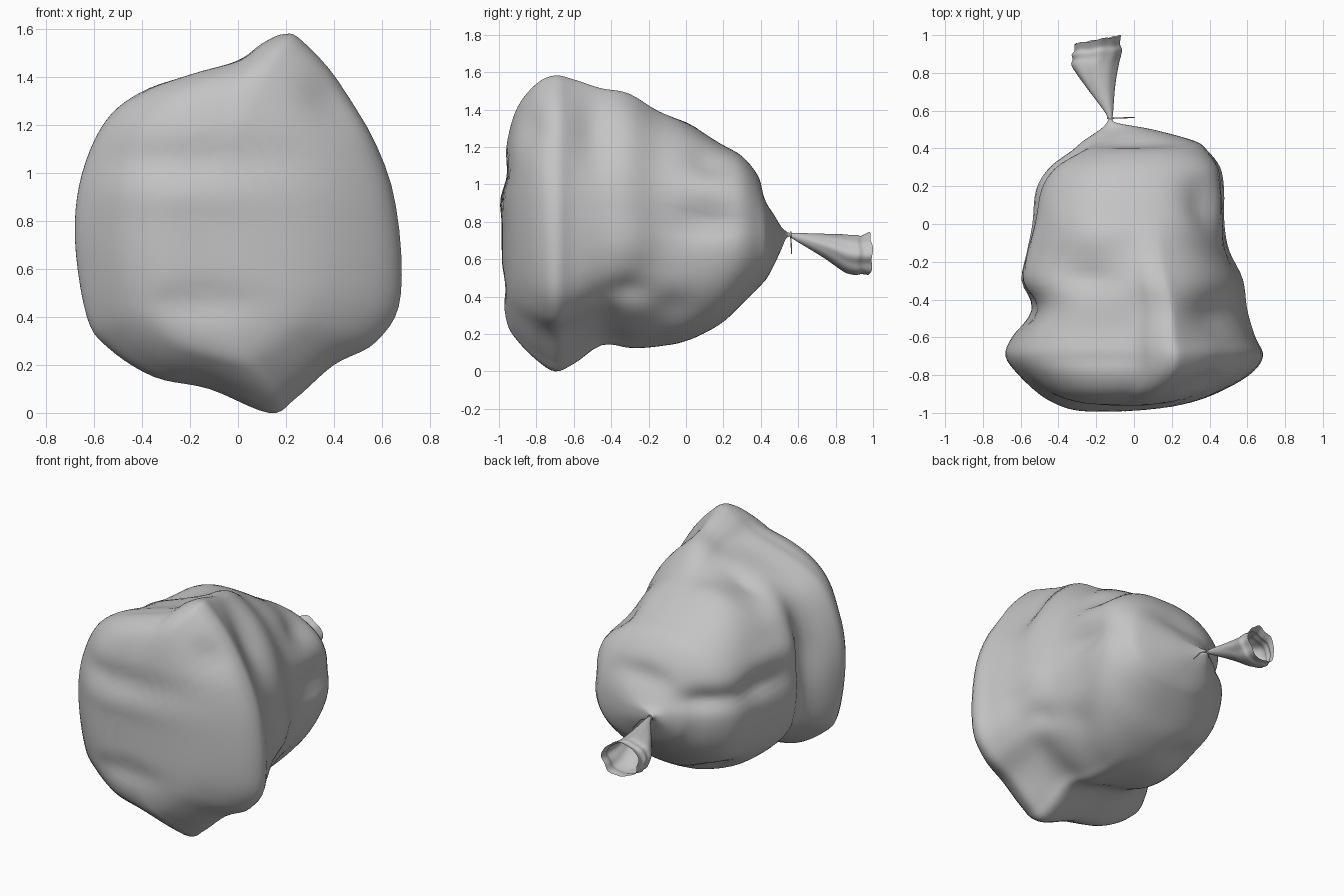
import bpy
import bmesh
import math
from mathutils import Vector

cube = bpy.data.objects.get("Cube")
if cube:
    bpy.data.objects.remove(cube, do_unlink=True)


def make_material(name, colour):
    mat = bpy.data.materials.new(name)
    mat.use_nodes = True
    mat.diffuse_color = colour
    mat.node_tree.nodes["Principled BSDF"].inputs["Base Color"].default_value = colour
    return mat


plastic = make_material("grey plastic", (0.55, 0.55, 0.55, 1))


def spline(points, steps, closed=False):
    """Catmull-Rom interpolation through tuples of any length."""
    count = len(points)
    result = []
    for i in range(count if closed else count - 1):
        near = []
        for k in range(i - 1, i + 3):
            near.append(points[k % count] if closed else points[min(max(k, 0), count - 1)])
        for s in range(steps):
            t = s / steps
            result.append(tuple(
                b + t / 2 * (c - a + t * (2*a - 5*b + 4*c - d + t * (3*(b - c) + d - a)))
                for a, b, c, d in zip(*near)))
    if not closed:
        result.append(points[-1])
    return result


def loft(name, stations, section, cap=False, finish=None):
    """Skin rings along y; each station is y, left, right, bottom, top."""
    bm = bmesh.new()
    rings = []
    for y, x_low, x_high, z_low, z_high in stations:
        ring = []
        for u, w, shift in section(y):
            x = (x_low + x_high + u * (x_high - x_low)) / 2
            z = (z_low + z_high + w * (z_high - z_low)) / 2
            ring.append(bm.verts.new((x, y + shift, z)))
        rings.append(ring)
    for first, second in zip(rings, rings[1:]):
        for i in range(len(first)):
            bm.faces.new((first[i - 1], first[i], second[i], second[i - 1]))
    if cap:
        bm.faces.new(rings[0])
    bmesh.ops.recalc_face_normals(bm, faces=bm.faces)
    bm.normal_update()
    if finish:
        finish(bm)
    mesh = bpy.data.meshes.new(name)
    bm.to_mesh(mesh)
    bm.free()
    mesh.polygons.foreach_set("use_smooth", [True] * len(mesh.polygons))
    mesh.materials.append(plastic)
    obj = bpy.data.objects.new(name, mesh)
    bpy.context.collection.objects.link(obj)
    return obj


# Bag body: the widest outline, seen from the front
outline = [
    (.19, 1.58), (.1, 1.54), (0, 1.47), (-.2, 1.41), (-.4, 1.34), (-.55, 1.22),
    (-.65, 1), (-.68, .73), (-.63, .4), (-.54, .27), (-.35, .15), (-.12, .1),
    (.13, 0), (.24, .06), (.4, .2), (.58, .3), (.68, .5), (.64, .95),
    (.46, 1.33), (.27, 1.55)]
profile = [(x / .68, z / .79 - 1) for x, z in spline(outline, 5, closed=True)]

# Bag body: extents along its length
body_stations = [
    (-.985, -.24, -.12, .62, .82), (-.98, -.32, .06, .42, 1), (-.955, -.4, .26, .25, 1.24),
    (-.9, -.5, .43, .16, 1.42), (-.8, -.61, .61, .06, 1.54), (-.7, -.68, .68, 0, 1.58),
    (-.6, -.65, .64, .04, 1.56), (-.45, -.57, .59, .13, 1.52), (-.3, -.6, .56, .12, 1.49),
    (-.15, -.57, .5, .13, 1.4), (0, -.54, .48, .16, 1.33), (.18, -.52, .48, .25, 1.22),
    (.3, -.45, .46, .36, 1.15), (.39, -.33, .39, .45, 1.04), (.44, -.27, .32, .51, .92),
    (.5, -.18, .1, .63, .79), (.535, -.145, -.09, .71, .75), (.56, -.135, -.115, .72, .74)]

# Kinds of crumple, by radii
dimple = Vector((.15, .12, .1))
ledge = Vector((.2, .2, .07))
upright = Vector((.2, .1, .25))
wide = Vector((.45, .2, .07))
hollow, bulge = -.05, .02

crumples = [
    # top
    (upright, hollow * 1.4, (-.24, -.28, 1.35)),
    (upright, bulge, (-.2, -.05, 1.25)),
    (upright, hollow, (.4, -.48, 1.28)),
    (dimple, hollow, (.42, .12, 1.15)),
    # left side
    (dimple, hollow, (.5, -.3, .43)),
    (ledge, bulge, (.5, -.3, .7)),
    (ledge, bulge, (.5, .1, 1)),
    (ledge, hollow, (.5, .1, .8)),
    (dimple, hollow, (.5, -.06, .3)),
    (dimple, hollow, (.3, -.4, .1)),
    # right side
    (upright, hollow, (-.55, -.45, .9)),
    (ledge, bulge, (-.5, -.15, 1)),
    (ledge, hollow, (-.5, 0, .83)),
    (ledge, hollow, (-.35, .3, .83)),
    (dimple, hollow, (-.3, .1, .25)),
    # front
    (wide, hollow / 2, (-.2, -1, 1.06)),
    (wide, bulge / 2, (-.2, -1, .9)),
    (ledge, hollow / 2, (-.15, -1, .46)),
    (dimple, hollow, (.45, -.88, 1.33)),
    # back
    (ledge, hollow / 2, (0, .43, .93))]


def body_section(y):
    # Peaked outline at the widest part, rounded toward the front and the neck
    blend = min(max((y + .55) / .6, (-.72 - y) * 2.6, 0), 1)
    power = 2.4
    points = []
    for u, w in profile:
        angle = math.atan2(w, u)
        c, s = math.cos(angle), math.sin(angle)
        k = (abs(c) ** power + abs(s) ** power) ** (-1 / power)
        points.append((u + (k * c - u) * blend, w + (k * s - w) * blend, 0))
    return points


def add_crumples(bm):
    moves = []
    for v in bm.verts:
        amount = 0
        for radii, depth, centre in crumples:
            gap = sum(((p - c) / r) ** 2 for p, c, r in zip(v.co, centre, radii))
            amount += depth * math.exp(-gap)
        moves.append(v.normal * amount)
    for v, move in zip(bm.verts, moves):
        v.co += move


loft("bag_body", spline(body_stations, 4), body_section, cap=True, finish=add_crumples)

# Gathered, open end of the bag beyond the knot
tail_stations = [
    (.555, -.135, -.115, .72, .74), (.6, -.16, -.11, .69, .74), (.74, -.265, -.1, .605, .735),
    (.84, -.33, -.085, .535, .73), (.88, -.325, -.075, .52, .725), (.91, -.33, -.07, .515, .725),
    (.935, -.315, -.08, .52, .72), (.975, -.315, -.075, .515, .74)]


def tail_section(y):
    # Pleats deepen toward the mouth, whose rim is slanted
    open_amount = min(max((y - .56) / .4, 0), 1)
    points = []
    for i in range(60):
        a = math.tau * i / 60
        r = 1 + open_amount * (.04 * math.sin(5 * a + 1) + .025 * math.sin(8 * a + y * 9))
        shift = open_amount ** 4 * (.022 * math.cos(a) + .004 * math.sin(6 * a))
        points.append((r * math.cos(a), r * math.sin(a), shift))
    return points


loft("gathered_end", spline(tail_stations, 4), tail_section)


# Thin tie around the neck with a loose end
def tie(name, points, radius, cyclic=False):
    curve = bpy.data.curves.new(name, "CURVE")
    curve.dimensions = "3D"
    curve.bevel_depth = radius
    line = curve.splines.new("POLY")
    line.points.add(len(points) - 1)
    for p, co in zip(line.points, points):
        p.co = (*co, 1)
    line.use_cyclic_u = cyclic
    curve.materials.append(plastic)
    obj = bpy.data.objects.new(name, curve)
    bpy.context.collection.objects.link(obj)


neck = Vector((-.125, .56, .73))
loop = [neck + Vector((math.cos(a), 0, math.sin(a))) * .014
        for a in (math.tau * i / 16 for i in range(16))]
tie("tie_loop", loop, .005, cyclic=True)
tie("tie_end", [neck, (-.06, .562, .7), (0, .564, .63)], .003)
